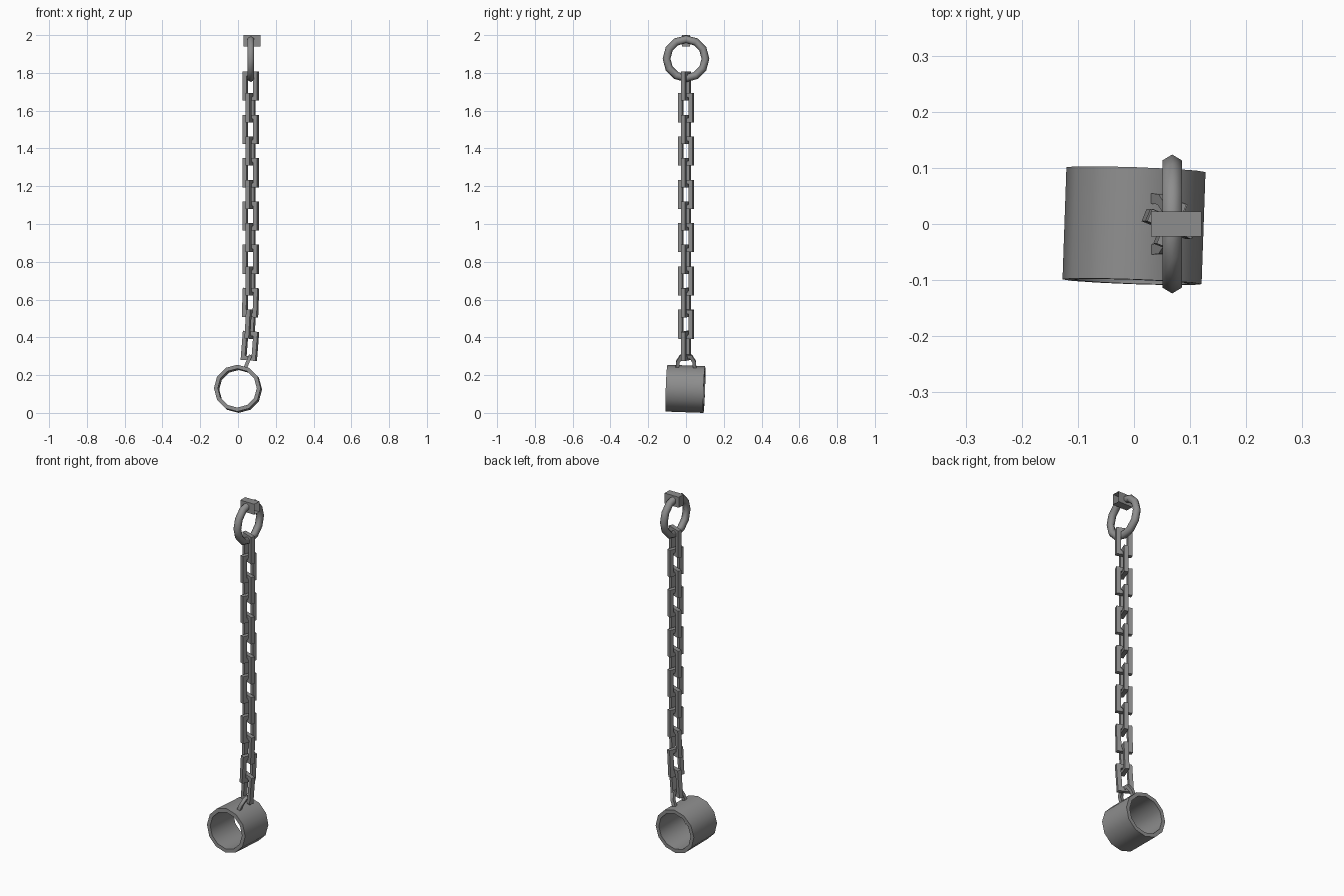
import bpy, bmesh
from math import sin, cos, pi, radians
from mathutils import Vector, Matrix

if "Cube" in bpy.data.objects:
    bpy.data.objects.remove(bpy.data.objects["Cube"])

iron = bpy.data.materials.new("dark_iron")
iron.diffuse_color = (0.27, 0.27, 0.27, 1)
iron.use_nodes = True
iron.node_tree.nodes["Principled BSDF"].inputs["Base Color"].default_value = iron.diffuse_color


def finish(name, bm, matrix, smooth=50):
    bmesh.ops.recalc_face_normals(bm, faces=bm.faces)
    me = bpy.data.meshes.new(name)
    bm.to_mesh(me)
    bm.free()
    me.materials.append(iron)
    ob = bpy.data.objects.new(name, me)
    bpy.context.collection.objects.link(ob)
    me.transform(matrix)
    if smooth:
        bpy.ops.object.select_all(action='DESELECT')
        ob.select_set(True)
        bpy.context.view_layer.objects.active = ob
        bpy.ops.object.shade_smooth_by_angle(angle=radians(smooth))
    return ob


def rod(name, path, radius, sides, matrix, closed=True, smooth=65, phase=0.0):
    """Sweep a section along a path in the local YZ plane, mitred at corners."""
    bm = bmesh.new()
    pts = [Vector((0, y, z)) for y, z in path]
    n = len(pts)
    rings = []
    for i, p in enumerate(pts):
        a = (p - pts[i - 1]).normalized() if closed or i > 0 else None
        b = (pts[(i + 1) % n] - p).normalized() if closed or i < n - 1 else None
        a, b = a or b, b or a
        t = (a + b).normalized()
        side = Vector((0, -t.z, t.y)) / max(t.dot(a), 0.5)
        angles = [phase + k * 2 * pi / sides for k in range(sides)]
        rings.append([bm.verts.new(p + radius * (cos(q) * side + sin(q) * Vector((1, 0, 0))))
                      for q in angles])
    for i in range(n if closed else n - 1):
        r, s = rings[i], rings[(i + 1) % n]
        for k in range(sides):
            j = (k + 1) % sides
            bm.faces.new((r[k], r[j], s[j], s[k]))
    if not closed:
        bm.faces.new(rings[0])
        bm.faces.new(rings[-1])
    return finish(name, bm, matrix, smooth)


X = 0.067

# wall mount, open at its wall end
bm = bmesh.new()
bmesh.ops.create_cube(bm, size=1)
bmesh.ops.delete(bm, geom=[f for f in bm.faces if f.normal.x > 0.9], context='FACES_ONLY')
finish("wall_mount", bm, Matrix.Translation((0.075, 0, 1.97))
       @ Matrix.Diagonal((0.09, 0.044, 0.06, 1)), 0)

# large hanging ring
circle = [(0.103 * cos(i * pi / 6), 0.103 * sin(i * pi / 6)) for i in range(12)]
rod("hanging_ring", circle, 0.02, 6, Matrix.Translation((X + 0.001, 0, 1.875)))

# alternating rectangular chain links, all twisted a little, the lowest ones leaning
w, h, r = 0.0305, 0.0655, 0.0165
link = [(-w, -h), (w, -h), (w, h), (-w, h)]
lean = {12: (-0.004, 4.5), 11: (-0.002, 3), 10: (-0.001, 2)}
for i in range(13):
    dx, tilt = lean.get(i, (0, 0))
    m = (Matrix.Translation((X + dx, 0, 1.73 - i * 0.1146))
         @ Matrix.Rotation(radians(tilt), 4, 'Y')
         @ Matrix.Rotation(radians((90 if i % 2 == 0 else 0) - 22), 4, 'Z'))
    rod(f"chain_link_{i + 1}", link, r, 4, m, smooth=0, phase=pi / 4)

# staple joining the chain to the cuff, leaning with the pull
staple = [(-0.046, -0.02), (-0.044, 0.025), (-0.026, 0.056), (0.026, 0.056),
          (0.044, 0.025), (0.046, -0.02)]
rod("cuff_staple", staple, 0.013, 4, Matrix.Translation((0.042, 0, 0.246))
    @ Matrix.Rotation(radians(22), 4, 'Y'), closed=False, phase=pi / 4)

# twelve-sided cuff, slightly twisted and tilted
bm = bmesh.new()
N = 12
loops = []
for rad, y in ((0.124, -0.1), (0.124, 0.1), (0.103, 0.1), (0.103, -0.1)):
    loops.append([bm.verts.new((rad * cos(k * 2 * pi / N), y, rad * sin(k * 2 * pi / N)))
                  for k in range(N)])
for i in range(4):
    a, b = loops[i], loops[(i + 1) % 4]
    for k in range(N):
        j = (k + 1) % N
        bm.faces.new((a[k], a[j], b[j], b[k]))
finish("cuff", bm, Matrix.Translation((0, -0.003, 0.1275))
       @ Matrix.Rotation(radians(-2), 4, 'Z') @ Matrix.Rotation(radians(-2), 4, 'X'))
